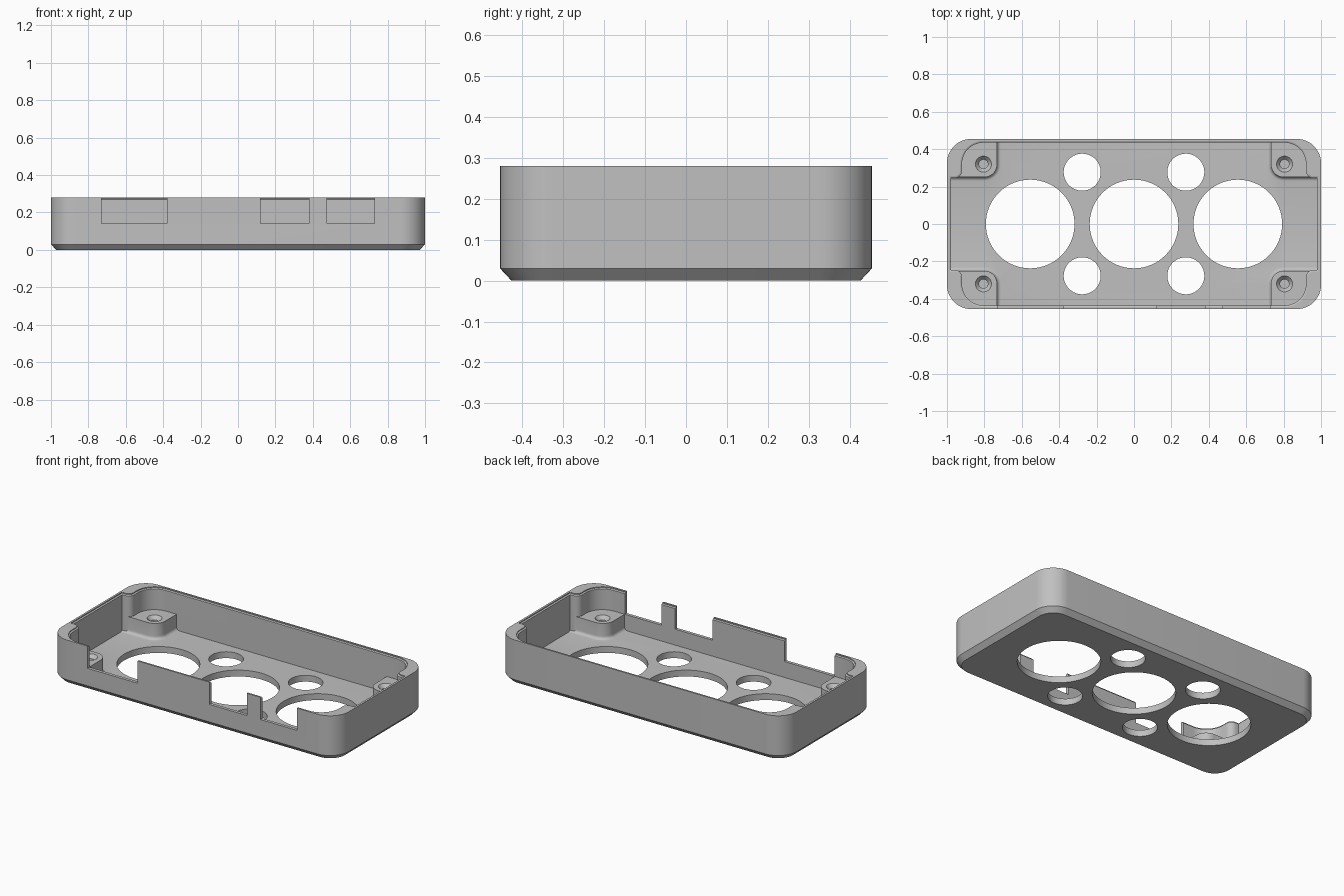
import bpy, bmesh
from math import sin, cos, pi, radians

if "Cube" in bpy.data.objects:
    bpy.data.objects.remove(bpy.data.objects["Cube"], do_unlink=True)

FLOOR, RIM, BOSS_TOP = 0.04, 0.28, 0.14
SCREW = (0.805, 0.32)

grey = bpy.data.materials.new("plain grey")
grey.use_nodes = True
grey.diffuse_color = (0.53, 0.53, 0.53, 1)
grey.node_tree.nodes["Principled BSDF"].inputs["Base Color"].default_value = (0.53, 0.53, 0.53, 1)


def arc(cx, cy, r, start, end, n=12):
    angles = [radians(start + (end - start) * i / n) for i in range(n + 1)]
    return [(cx + r * cos(a), cy + r * sin(a)) for a in angles]


def four_way(quarter):
    """Mirror a counter-clockwise corner outline into a closed loop."""
    flipped = quarter[::-1]
    return (quarter + [(-x, y) for x, y in flipped]
            + [(-x, -y) for x, y in quarter] + [(x, -y) for x, y in flipped])


def loft(name, rings):
    """Solid through matching outlines, each given as (z, points)."""
    bm = bmesh.new()
    loops = [[bm.verts.new((x, y, z)) for x, y in pts] for z, pts in rings]
    for low, high in zip(loops, loops[1:]):
        for i in range(len(low)):
            j = (i + 1) % len(low)
            bm.faces.new((low[i], low[j], high[j], high[i]))
    bm.faces.new(loops[0][::-1])
    bm.faces.new(loops[-1])
    bmesh.ops.recalc_face_normals(bm, faces=bm.faces)
    mesh = bpy.data.meshes.new(name)
    bm.to_mesh(mesh)
    bm.free()
    mesh.materials.append(grey)
    obj = bpy.data.objects.new(name, mesh)
    bpy.context.collection.objects.link(obj)
    return obj


def cut(target, tool):
    mod = target.modifiers.new("cut", "BOOLEAN")
    mod.operation, mod.solver, mod.object = "DIFFERENCE", "EXACT", tool
    bpy.context.view_layer.objects.active = target
    bpy.ops.object.modifier_apply(modifier=mod.name)
    bpy.data.objects.remove(tool, do_unlink=True)


def cylinder(name, x, y, rings, n=64):
    return loft(name, [(z, arc(x, y, r, 0, 360, n)[:-1]) for z, r in rings])


# Outer tray with rounded corners and a chamfered foot
def outer(inset):
    return four_way(arc(0.87, 0.325, 0.13 - inset, 0, 90))


tray = loft("tray_shell", [(0, outer(0.028)), (0.03, outer(0)), (RIM, outer(0))])


# Cavity with S-curved corners, widening into a small lip at the rim
def inner(d):
    bay = [(0.978 + d, 0.245 + d)]
    neck = arc(0.96, 0.285, 0.04 - d, 270, 180, 8)
    corner = arc(*SCREW, 0.115 + d, 0, 90)
    # the neck ends where the corner arc begins
    neck = [(x, y) for x, y in neck]
    return four_way(bay + neck + corner)


cavity = loft("cavity_cutter", [(FLOOR, inner(0)), (0.27, inner(0)),
                                (0.274, inner(0.009)), (0.32, inner(0.009))])


# Screw bosses with a filleted foot, left standing in the cavity
def boss_outline(flare, sx, sy):
    pts = arc(0.802, 0.32, 0.07 + flare, 180, 270) + [(1.1, 0.25 - flare), (1.1, 0.6), (0.732 - flare, 0.6)]
    return [(sx * x, sy * y) for x, y in pts]


FOOT = 0.02
corners = [(sx, sy) for sx in (-1, 1) for sy in (-1, 1)]
for sx, sy in corners:
    rings = [(0.02, boss_outline(FOOT, sx, sy))]
    for i in range(6):
        a = i / 5 * pi / 2
        rings.append((FLOOR + FOOT * (1 - cos(a)), boss_outline(FOOT * (1 - sin(a)), sx, sy)))
    rings.append((BOSS_TOP, boss_outline(0, sx, sy)))
    cut(cavity, loft("screw_boss", rings))
cut(tray, cavity)

# Blind countersunk screw holes
for sx, sy in corners:
    cut(tray, cylinder("screw_hole", sx * SCREW[0], sy * SCREW[1],
                       [(0.05, 0.024), (0.118, 0.024), (BOSS_TOP, 0.043), (0.16, 0.043)], 32))

# Round openings through the floor
for x in (-0.555, 0, 0.555):
    cut(tray, cylinder("large_opening", x, 0, [(-0.1, 0.237), (0.1, 0.237)]))
for sx, sy in corners:
    cut(tray, cylinder("small_opening", sx * 0.277, sy * 0.277, [(-0.1, 0.099), (0.1, 0.099)]))

# Port notches in the front wall
for x0, x1 in ((-0.73, -0.38), (0.12, 0.38), (0.475, 0.73)):
    box = [(x0, -0.6), (x1, -0.6), (x1, -0.42), (x0, -0.42)]
    cut(tray, loft("port_notch", [(BOSS_TOP, box), (0.4, box)]))

# Smooth curved walls, crisp edges
bpy.ops.object.select_all(action="DESELECT")
tray.select_set(True)
bpy.context.view_layer.objects.active = tray
bpy.ops.object.shade_smooth_by_angle(angle=radians(30))
